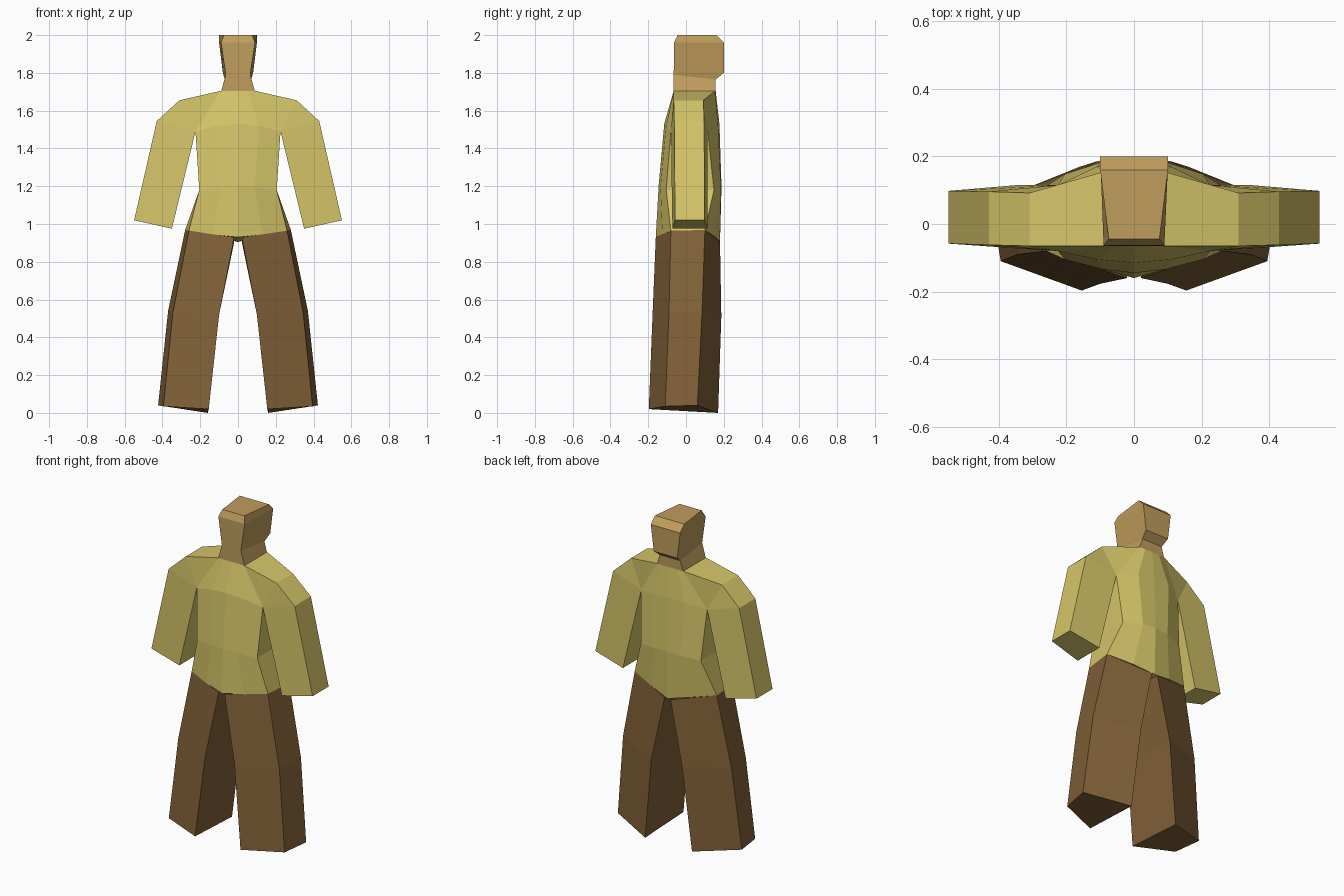
import bpy, bmesh

if "Cube" in bpy.data.objects:
    bpy.data.objects.remove(bpy.data.objects["Cube"])


def material(name, rgb):
    m = bpy.data.materials.new(name)
    m.diffuse_color = (*rgb, 1)
    m.use_nodes = True
    m.node_tree.nodes["Principled BSDF"].inputs["Base Color"].default_value = m.diffuse_color
    return m


def loft(name, rings, mat, closed=True, cap_start=False, cap_end=False, mirror=True):
    """Skin consecutive rings of points; optionally mirror across x = 0."""
    bm = bmesh.new()
    vs = [[bm.verts.new(p) for p in r] for r in rings]
    n = len(rings[0])
    for a, b in zip(vs, vs[1:]):
        for i in range(n if closed else n - 1):
            j = (i + 1) % n
            bm.faces.new((a[i], a[j], b[j], b[i]))
    if cap_start:
        bm.faces.new(vs[0])
    if cap_end:
        bm.faces.new(vs[-1])
    bmesh.ops.remove_doubles(bm, verts=bm.verts[:], dist=0.001)
    bmesh.ops.recalc_face_normals(bm, faces=bm.faces[:])
    # an open half shell can be wound inwards: make its front face -y
    front = min(bm.faces, key=lambda f: f.calc_center_median().y)
    if front.normal.y > 0:
        bmesh.ops.reverse_faces(bm, faces=bm.faces[:])
    me = bpy.data.meshes.new(name)
    bm.to_mesh(me)
    bm.free()
    me.materials.append(mat)
    ob = bpy.data.objects.new(name, me)
    bpy.context.collection.objects.link(ob)
    if mirror:
        mod = ob.modifiers.new("mirror", 'MIRROR')
        mod.use_clip = True
    return ob


cloth = material("shirt_yellow", (0.67, 0.56, 0.14))
skin = material("skin_tan", (0.53, 0.34, 0.11))
trouser = material("trouser_brown", (0.22, 0.12, 0.04))


# head and neck: each ring is (front half width, y, z), (rear half width, y, z)
def head_ring(f, b):
    return [(-f[0], f[1], f[2]), (f[0], f[1], f[2]), (b[0], b[1], b[2]), (-b[0], b[1], b[2])]


loft("head", [
    head_ring((.09, -.065, 1.70), (.09, .155, 1.70)),
    head_ring((.065, -.065, 1.79), (.07, .157, 1.765)),
    head_ring((.066, -.065, 1.80), (.08, .20, 1.80)),
    head_ring((.09, -.063, 1.96), (.10, .20, 1.96)),
    head_ring((.075, -.045, 2.0), (.10, .16, 2.0)),
], skin, cap_start=True, cap_end=True, mirror=False)

# torso: half rings from front centre round the flank to back centre
loft("torso", [
    [(0, -.065, 1.705), (.05, -.065, 1.705), (.09, -.065, 1.705),
     (.09, .155, 1.705), (.05, .157, 1.705), (0, .157, 1.705)],
    [(0, -.115, 1.53), (.11, -.105, 1.52), (.225, -.08, 1.49),
     (.225, .115, 1.49), (.11, .17, 1.52), (0, .177, 1.53)],
    [(0, -.145, 1.20), (.09, -.135, 1.195), (.205, -.105, 1.18),
     (.205, .148, 1.18), (.09, .185, 1.195), (0, .188, 1.20)],
    [(0, -.16, .93), (.13, -.125, .945), (.26, -.08, .965),
     (.28, .10, .968), (.13, .15, .935), (0, .18, .905)],
], cloth, closed=False, cap_end=True)


# sleeves: rings of top and underside points, front and rear
def arm_ring(top, under, y0, y1, u0, u1):
    return [(top[0], y0, top[1]), (under[0], u0, under[1]),
            (under[0], u1, under[1]), (top[0], y1, top[1])]


pit = (.225, 1.49)
loft("sleeves", [
    arm_ring((.09, 1.705), pit, -.065, .155, -.08, .115),
    arm_ring((.31, 1.655), pit, -.065, .092, -.08, .115),
    arm_ring((.43, 1.545), pit, -.062, .096, -.08, .115),
    arm_ring((.55, 1.02), (.35, .975), -.058, .098, -.072, .115),
], cloth, cap_end=True)

# trouser legs: inner front, outer front, outer rear, inner rear
loft("legs", [
    [(.02, -.16, .93), (.26, -.08, .965), (.28, .10, .968), (.02, .18, .905)],
    [(.10, -.177, .52), (.345, -.09, .53), (.37, .085, .54), (.105, .187, .51)],
    [(.155, -.197, .02), (.395, -.11, .035), (.423, .06, .04), (.16, .17, 0)],
], trouser, cap_end=True)
